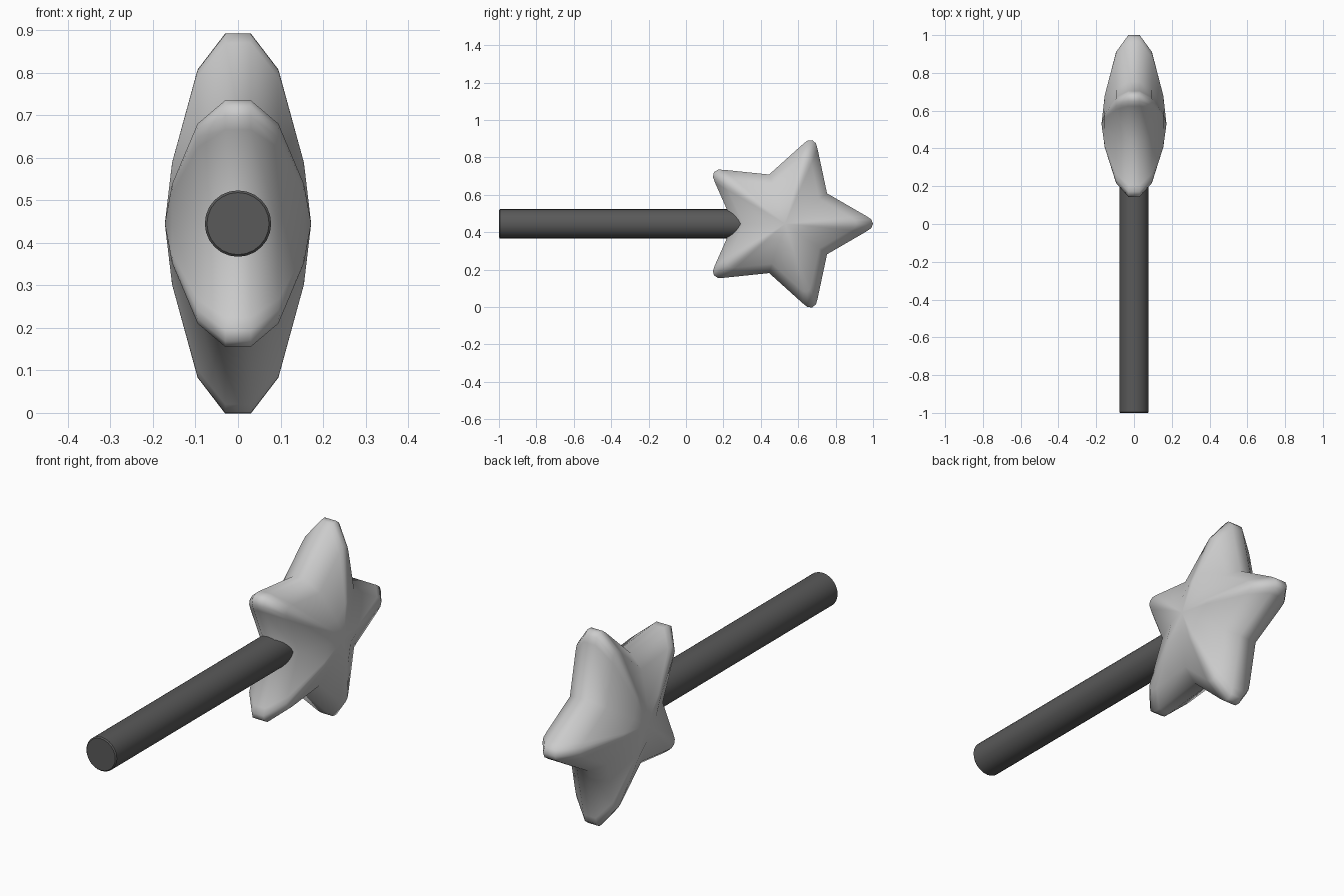
import bpy, bmesh, math
from mathutils import Matrix, Vector

if "Cube" in bpy.data.objects:
    bpy.data.objects.remove(bpy.data.objects["Cube"])

CY, CZ = 0.53, 0.445  # star centre


def material(name, v):
    m = bpy.data.materials.new(name)
    m.diffuse_color = (v, v, v, 1)
    m.use_nodes = True
    m.node_tree.nodes["Principled BSDF"].inputs["Base Color"].default_value = m.diffuse_color
    return m


def make_object(name, bm, mat, angle):
    bmesh.ops.recalc_face_normals(bm, faces=bm.faces)
    me = bpy.data.meshes.new(name)
    bm.to_mesh(me)
    bm.free()
    me.materials.append(mat)
    ob = bpy.data.objects.new(name, me)
    bpy.context.collection.objects.link(ob)
    bpy.ops.object.select_all(action='DESELECT')
    ob.select_set(True)
    bpy.context.view_layer.objects.active = ob
    bpy.ops.object.shade_smooth_by_angle(angle=math.radians(angle))
    return ob


# Star outline: five blunt tips and five valleys
arm = [(0.433, -0.042), (0.46, -0.024), (0.47, 0), (0.46, 0.024), (0.433, 0.042)]
outline = []
for i in range(5):
    a = math.radians(72 * i)
    for r, w in arm:
        outline.append((r * math.cos(a) - w * math.sin(a), r * math.sin(a) + w * math.cos(a)))
    v = a + math.radians(36)
    outline.append((0.277 * math.cos(v), 0.277 * math.sin(v)))

# Puffy star head: shrinking outlines stacked across its thickness
layers = [(-0.155, 0.32), (-0.095, 0.81), (-0.03, 1), (0.03, 1), (0.095, 0.81), (0.155, 0.32)]
bm = bmesh.new()
rings = [[bm.verts.new((x, CY + p * s, CZ + q * s)) for p, q in outline] for x, s in layers]
n = len(outline)
for lo, hi in zip(rings, rings[1:]):
    for i in range(n):
        j = (i + 1) % n
        bm.faces.new((lo[i], lo[j], hi[j], hi[i]))
for ring, x in ((rings[0], -0.172), (rings[-1], 0.172)):
    pole = bm.verts.new((x, CY, CZ))
    for i in range(n):
        bm.faces.new((ring[i], ring[(i + 1) % n], pole))
make_object("star_head", bm, material("light grey", 0.6), 80)

# Round handle with slightly softened ends
bm = bmesh.new()
place = Matrix.Translation(Vector((0, -0.3, CZ))) @ Matrix.Rotation(math.pi / 2, 4, 'X')
bmesh.ops.create_cone(bm, cap_ends=True, segments=24, radius1=0.078, radius2=0.078,
                      depth=1.4, matrix=place)
rims = [e for e in bm.edges if abs(e.verts[0].co.y - e.verts[1].co.y) < 0.01]
bmesh.ops.bevel(bm, geom=rims, offset=0.005, segments=1, affect='EDGES')
make_object("handle", bm, material("dark grey", 0.1), 35)
